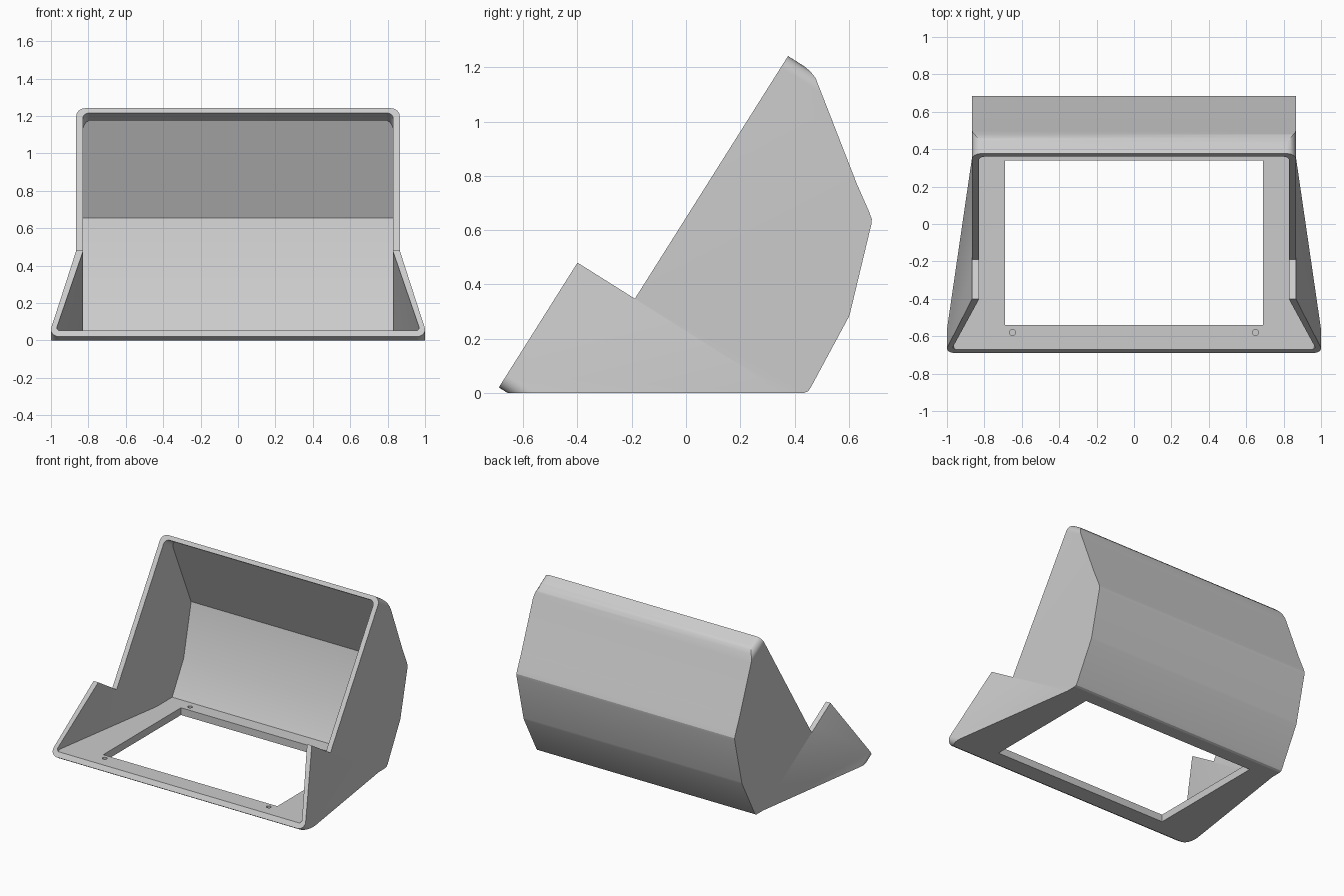
import bpy, bmesh, math
from mathutils import Vector

if "Cube" in bpy.data.objects:
    bpy.data.objects.remove(bpy.data.objects["Cube"])

grey = bpy.data.materials.new("light grey plastic")
grey.diffuse_color = (0.6, 0.6, 0.6, 1)
grey.use_nodes = True
grey.node_tree.nodes["Principled BSDF"].inputs["Base Color"].default_value = grey.diffuse_color

# Slanted opening: origin at its lower edge, slope direction, outward normal
ORIGIN = Vector((0, -0.69, 0.02))
SLOPE = Vector((0, 0.533, 0.846))
NORMAL = Vector((0, -0.846, 0.533))


def prism(name, points, offset, helper=True):
    """Solid made by sweeping a closed outline along an offset."""
    bm = bmesh.new()
    face = bm.faces.new([bm.verts.new(p) for p in points])
    swept = bmesh.ops.extrude_face_region(bm, geom=[face])
    bmesh.ops.translate(bm, vec=offset, verts=[v for v in swept["geom"] if isinstance(v, bmesh.types.BMVert)])
    bmesh.ops.recalc_face_normals(bm, faces=bm.faces)
    mesh = bpy.data.meshes.new(name)
    bm.to_mesh(mesh)
    bm.free()
    obj = bpy.data.objects.new(name, mesh)
    bpy.context.collection.objects.link(obj)
    obj.data.materials.append(grey)
    obj.hide_render = helper
    return obj


def arc(cx, cu, r, a0, a1, n=8):
    steps = [math.radians(a0 + (a1 - a0) * i / n) for i in range(n + 1)]
    return [(cx + r * math.cos(a), cu + r * math.sin(a)) for a in steps]


def opening(name, half, top, crease, foot, low, r_top, r_low):
    """Rounded, flared opening outline swept straight back."""
    side = arc(foot - r_low, low + r_low, r_low, -90, 12)
    side += [(half, crease)] + arc(half - r_top, top - r_top, r_top, 0, 90)
    outline = side + [(-x, u) for x, u in reversed(side)]
    pts = [ORIGIN + SLOPE * u + NORMAL * 0.3 + Vector((x, 0, 0)) for x, u in outline]
    return prism(name, pts, NORMAL * -2.2)


def side_profile(name, yz):
    return prism(name, [(-1.3, y, z) for y, z in yz], (2.6, 0, 0))


def boolean(obj, tool, operation):
    mod = obj.modifiers.new(operation.lower(), 'BOOLEAN')
    mod.operation, mod.object, mod.solver = operation, tool, 'EXACT'
    bpy.context.view_layer.objects.active = obj
    bpy.ops.object.modifier_apply(modifier=mod.name)
    bpy.data.objects.remove(tool)


# Outer housing: opening outline trimmed by the notched side silhouette
housing = opening("housing", 0.865, 1.602, 0.544, 1.0, 0.0, 0.05, 0.045)
boolean(housing, side_profile("outer_trim", [
    (-0.7026, 0), (0.435, 0), (0.45, 0.006), (0.46, 0.02), (0.60, 0.28),
    (0.605, 0.295), (0.683, 0.62), (0.685, 0.64), (0.675, 0.668), (0.63, 0.77),
    (0.478, 1.16), (0.46, 1.183), (0.434, 1.206), (0.425, 1.3), (0.413, 1.3),
    (-0.1885, 0.347), (-0.4, 0.48)]), 'INTERSECT')

# Hollow interior with its own floor and three back panels
cavity = opening("cavity", 0.83, 1.572, 0.535, 0.968, 0.036, 0.035, 0.022)
boolean(cavity, side_profile("inner_trim", [
    (-1.3, 0.052), (0.44, 0.052), (0.57, 0.28), (0.655, 0.655),
    (0.425, 1.18), (0.38, 1.285), (-1.3, 2.2)]), 'INTERSECT')
boolean(housing, cavity, 'DIFFERENCE')

# Rectangular window in the floor
window = prism("window_cutter", [(-0.69, -0.54, -0.1), (0.69, -0.54, -0.1),
                                 (0.69, 0.34, -0.1), (-0.69, 0.34, -0.1)], (0, 0, 0.3))
boolean(housing, window, 'DIFFERENCE')

# Blind screw holes at the window corners
for x in (-0.65, 0.65):
    for y in (-0.58, 0.385):
        ring = [(px, py, 0.02) for px, py in arc(x, y, 0.016, 0, 345, 23)]
        boolean(housing, prism("screw_hole_cutter", ring, (0, 0, 0.08)), 'DIFFERENCE')

housing.hide_render = False
bpy.ops.object.select_all(action='DESELECT')
housing.select_set(True)
bpy.context.view_layer.objects.active = housing
bpy.ops.object.shade_smooth_by_angle(angle=math.radians(20))
